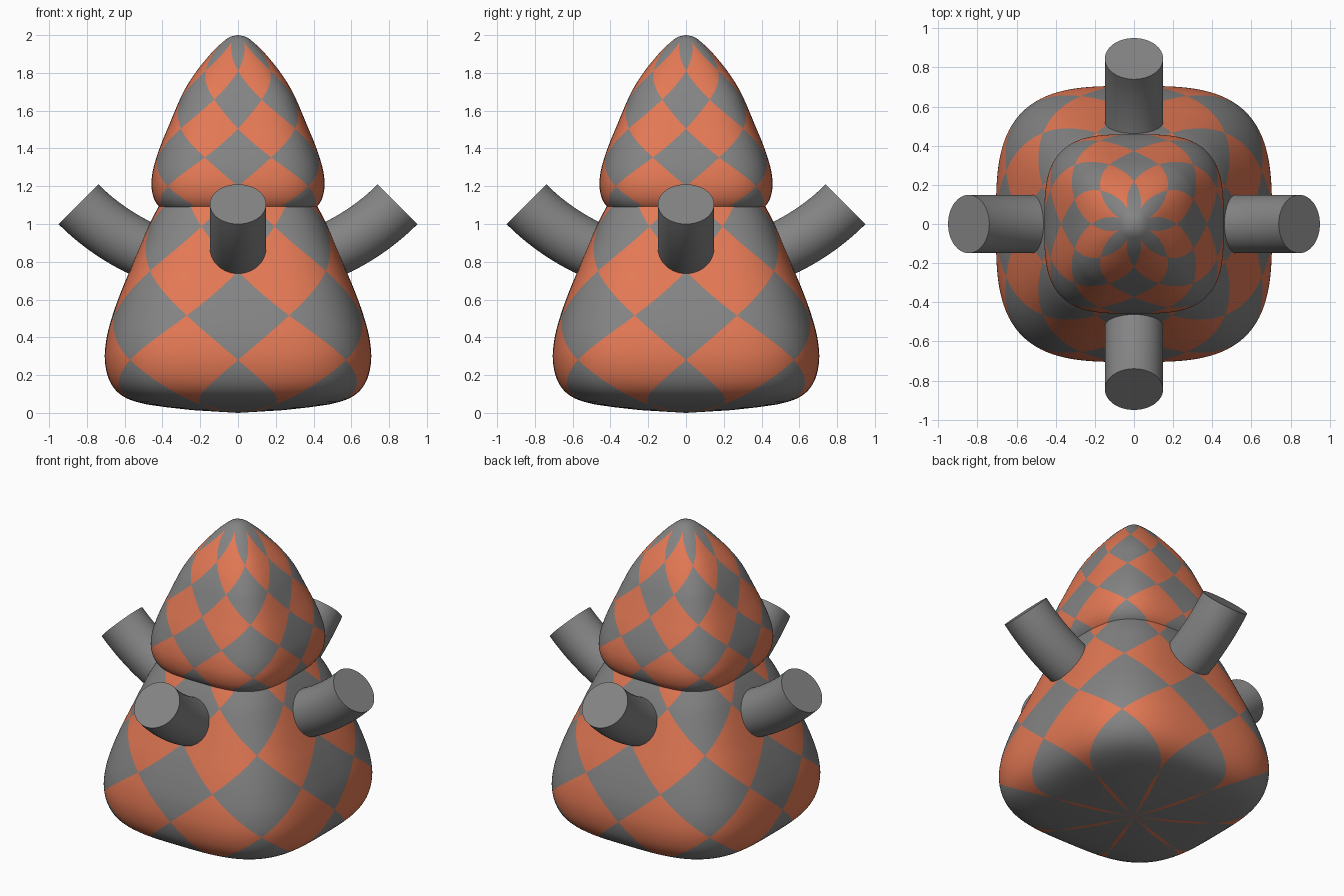
import bpy, bmesh, math
from mathutils import Vector

if "Cube" in bpy.data.objects:
    bpy.data.objects.remove(bpy.data.objects["Cube"])


def material(name, rgb):
    m = bpy.data.materials.new(name)
    m.diffuse_color = (*rgb, 1.0)
    m.use_nodes = True
    m.node_tree.nodes["Principled BSDF"].inputs["Base Color"].default_value = m.diffuse_color
    return m


GREY = material("mid grey", (0.23, 0.23, 0.23))
ORANGE = material("warm orange", (0.77, 0.19, 0.09))

# side profile of the pear-shaped body: (half width, height)
PROFILE = [(0.0, 0.0), (0.20, 0.011), (0.38, 0.03), (0.52, 0.053), (0.62, 0.095),
           (0.68, 0.17), (0.705, 0.28), (0.695, 0.40), (0.663, 0.52), (0.62, 0.64),
           (0.57, 0.76), (0.52, 0.88), (0.468, 1.0), (0.41, 1.11), (0.34, 1.215),
           (0.265, 1.31), (0.195, 1.39), (0.13, 1.45), (0.07, 1.495), (0.0, 1.512)]
HEIGHT = 1.512
K = 16                    # grid cells along half a diamond
COLS = 16 * K             # cells around the body
STEP = 0.2357 / K         # height of one cell
ROWS = 102


def smooth_profile():
    """Catmull-Rom samples through the profile points."""
    pts = [Vector(p) for p in PROFILE]
    pts = [Vector((-0.2, 0.011))] + pts + [Vector((-0.07, 1.495))]
    out = []
    for a, b, c, d in zip(pts, pts[1:], pts[2:], pts[3:]):
        for k in range(12):
            t = k / 12
            out.append(0.5 * (2 * b + (c - a) * t + (2 * a - 5 * b + 4 * c - d) * t * t
                              + (3 * b - a - 3 * c + d) * t ** 3))
    out.append(Vector((0, HEIGHT)))
    return out


CURVE = smooth_profile()


def half_width(z):
    for a, b in zip(CURVE, CURVE[1:]):
        if a.y <= z <= b.y:
            return a.x + (b.x - a.x) * (z - a.y) / max(b.y - a.y, 1e-9)
    return 0.0


def body_mesh():
    """Rounded-square body; grid cells on diamond edges are split along the edge."""
    bm = bmesh.new()
    rings = []
    for i in range(1, ROWS + 1):
        z = i * STEP
        w = half_width(z)
        n = 3.3 - 1.0 * max(0.0, (z - 1.0) / (HEIGHT - 1.0))
        ring = []
        for j in range(COLS):
            a = 2 * math.pi * j / COLS
            c, s = math.cos(a), math.sin(a)
            r = w / (abs(c) ** n + abs(s) ** n) ** (1 / n)
            ring.append(bm.verts.new((r * c, r * s, z)))
        rings.append(ring)
    bottom = bm.verts.new((0, 0, 0))
    top = bm.verts.new((0, 0, HEIGHT))

    def add(verts, i, j):
        # i, j: face centre in grid units; diamonds alternate by these
        f = bm.faces.new(verts)
        f.smooth = True
        grey = math.cos(math.pi * j / K) + math.cos(math.pi * (i - 2 * K - 3) / K) > 0
        f.material_index = 0 if grey or i > 6 * K + 3 else 1

    for j in range(COLS):
        k = (j + 1) % COLS
        add((bottom, rings[0][k], rings[0][j]), 0.6, j + 0.5)
        add((top, rings[-1][j], rings[-1][k]), ROWS + 0.5, j + 0.5)
        for i in range(1, ROWS):
            a, b = rings[i - 1][j], rings[i - 1][k]
            d, c = rings[i][j], rings[i][k]
            if (i + j + 1) % (2 * K) == K + 3:
                add((a, b, d), i + 0.33, j + 0.33)
                add((b, c, d), i + 0.67, j + 0.67)
            elif (j - i) % (2 * K) == K - 3:
                add((a, b, c), i + 0.33, j + 0.67)
                add((a, c, d), i + 0.67, j + 0.33)
            else:
                add((a, b, c, d), i + 0.5, j + 0.5)
    me = bpy.data.meshes.new("pear_body")
    bm.to_mesh(me)
    bm.free()
    me.materials.append(GREY)
    me.materials.append(ORANGE)
    return me


def link(name, me):
    ob = bpy.data.objects.new(name, me)
    bpy.context.collection.objects.link(ob)
    return ob


# lower body and smaller copy on top as head
mesh = body_mesh()
link("lower_body", mesh)
head = link("upper_body", mesh)
head.scale = (0.65, 0.65, 0.65)
head.location.z = 2.0 - 0.65 * HEIGHT


def arm_mesh():
    """Tube of radius 0.15 bent upward along an arc of 45 degrees."""
    bm = bmesh.new()
    R, cz, rad, sides, segs = 1.195, 1.95, 0.149, 64, 24
    rings = []
    for i in range(segs + 1):
        a = math.radians(8 + 37 * i / segs)
        ring = []
        for j in range(sides):
            t = 2 * math.pi * j / sides
            r = R + rad * math.cos(t)
            ring.append(bm.verts.new((r * math.sin(a), rad * math.sin(t), cz - r * math.cos(a))))
        rings.append(ring)
    for p, q in zip(rings, rings[1:]):
        for j in range(sides):
            k = (j + 1) % sides
            bm.faces.new((p[j], p[k], q[k], q[j])).smooth = True
    for ring in (rings[0], rings[-1]):
        cap = bm.faces.new(ring)
        for e in cap.edges:
            e.smooth = False
    bmesh.ops.recalc_face_normals(bm, faces=bm.faces[:])
    me = bpy.data.meshes.new("bent_arm")
    bm.to_mesh(me)
    bm.free()
    me.materials.append(GREY)
    return me


# four bent arms, one per side
arm = arm_mesh()
for n, name in enumerate(("right_arm", "back_arm", "left_arm", "front_arm")):
    link(name, arm).rotation_euler.z = n * math.pi / 2
